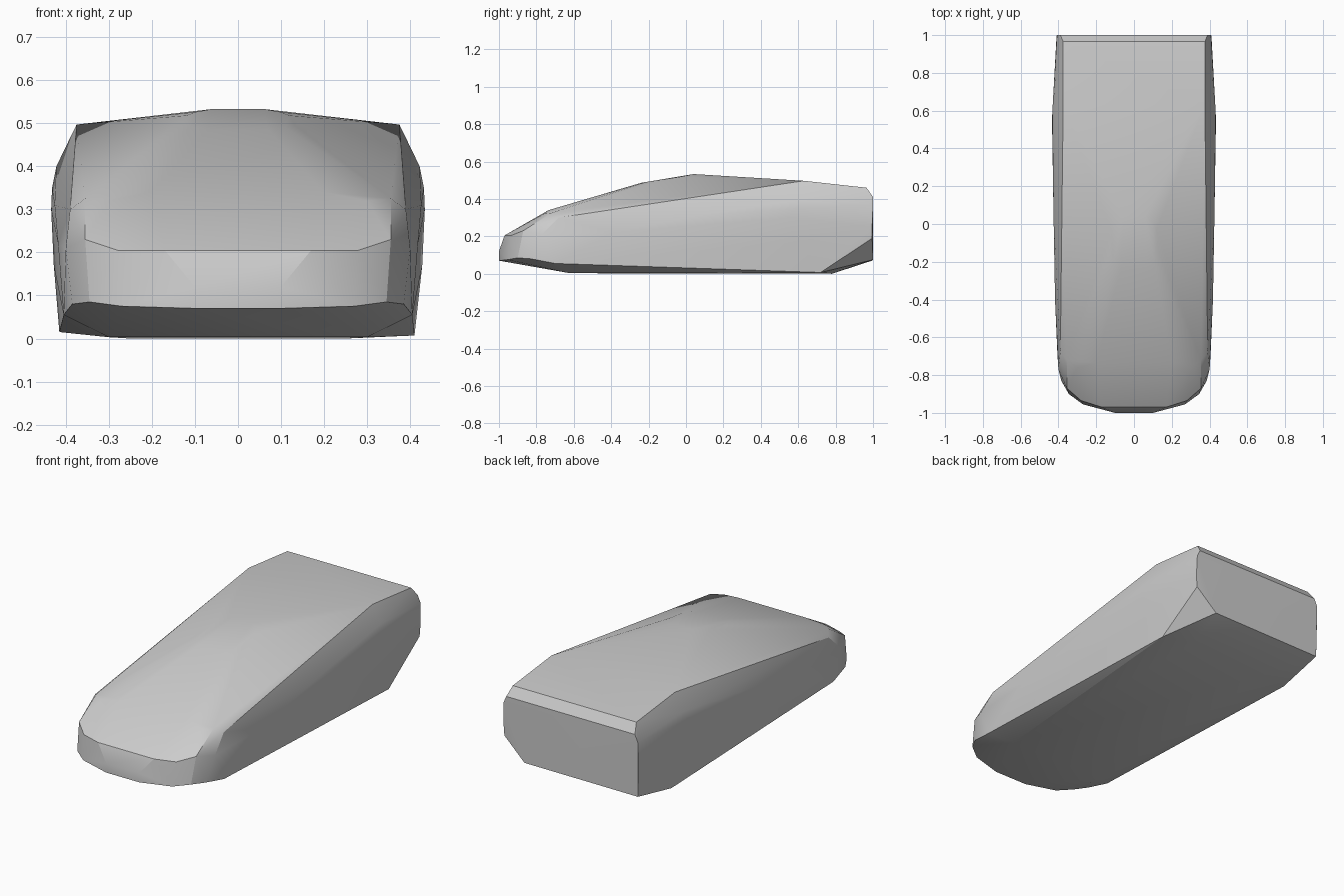
import bpy, bmesh

# Right-half control points, mirrored across x = 0 and wrapped in a convex skin
nose = [(0.1, -1, 0.07), (0.1, -1, 0.12), (0.17, -0.97, 0.205),
        (0.27, -0.955, 0.075), (0.28, -0.935, 0.205),
        (0.345, -0.9, 0.085), (0.355, -0.87, 0.23),
        (0.385, -0.83, 0.08), (0.4, -0.77, 0.21)]
hood = [(0.3, -0.76, 0.32), (0.2, -0.735, 0.34), (0.355, -0.72, 0.325), (0.39, -0.68, 0.3)]
roof = [(0.13, -0.15, 0.497), (0.11, -0.21, 0.491), (0.07, -0.24, 0.486),
        (0.12, -0.03, 0.518), (0.1, 0.01, 0.526), (0.06, 0.04, 0.533),
        (0.375, 0.63, 0.497), (0.375, 0.965, 0.46)]
flank = [(0.418, -0.4, 0.22), (0.426, 0.05, 0.31), (0.434, 0.55, 0.3),
         (0.432, 0.6, 0.35), (0.422, 0.63, 0.4), (0.428, 0.6, 0.17)]
tail = [(0.408, 1, 0.37), (0.39, 1, 0.41), (0.41, 0.995, 0.25)]
floor = [(0.405, -0.7, 0.055), (0.3, -0.62, 0.003), (0.25, 0.78, 0.0)]

points = [(s * x, y, z) for x, y, z in nose + hood + roof + flank + tail + floor
          for s in (-1, 1)]
# Rear lower corners differ: right one is chamfered
points += [(0.41, 0.72, 0.007), (0.28, 1, 0.075), (0.405, 0.995, 0.19),
           (-0.415, 0.72, 0.015), (-0.405, 0.995, 0.07)]

bm = bmesh.new()
for p in points:
    bm.verts.new(p)
hull = bmesh.ops.convex_hull(bm, input=bm.verts)
loose = [v for v in bm.verts if not v.link_faces]
bmesh.ops.delete(bm, geom=loose, context='VERTS')
bmesh.ops.recalc_face_normals(bm, faces=bm.faces)
mesh = bpy.data.meshes.new("vehicle_body_shell")
bm.to_mesh(mesh)
bm.free()

# Single closed body shell
body = bpy.data.objects.new("vehicle_body_shell", mesh)
bpy.context.collection.objects.link(body)
bpy.context.view_layer.objects.active = body
body.select_set(True)
bpy.ops.object.shade_smooth_by_angle(angle=0.35)
